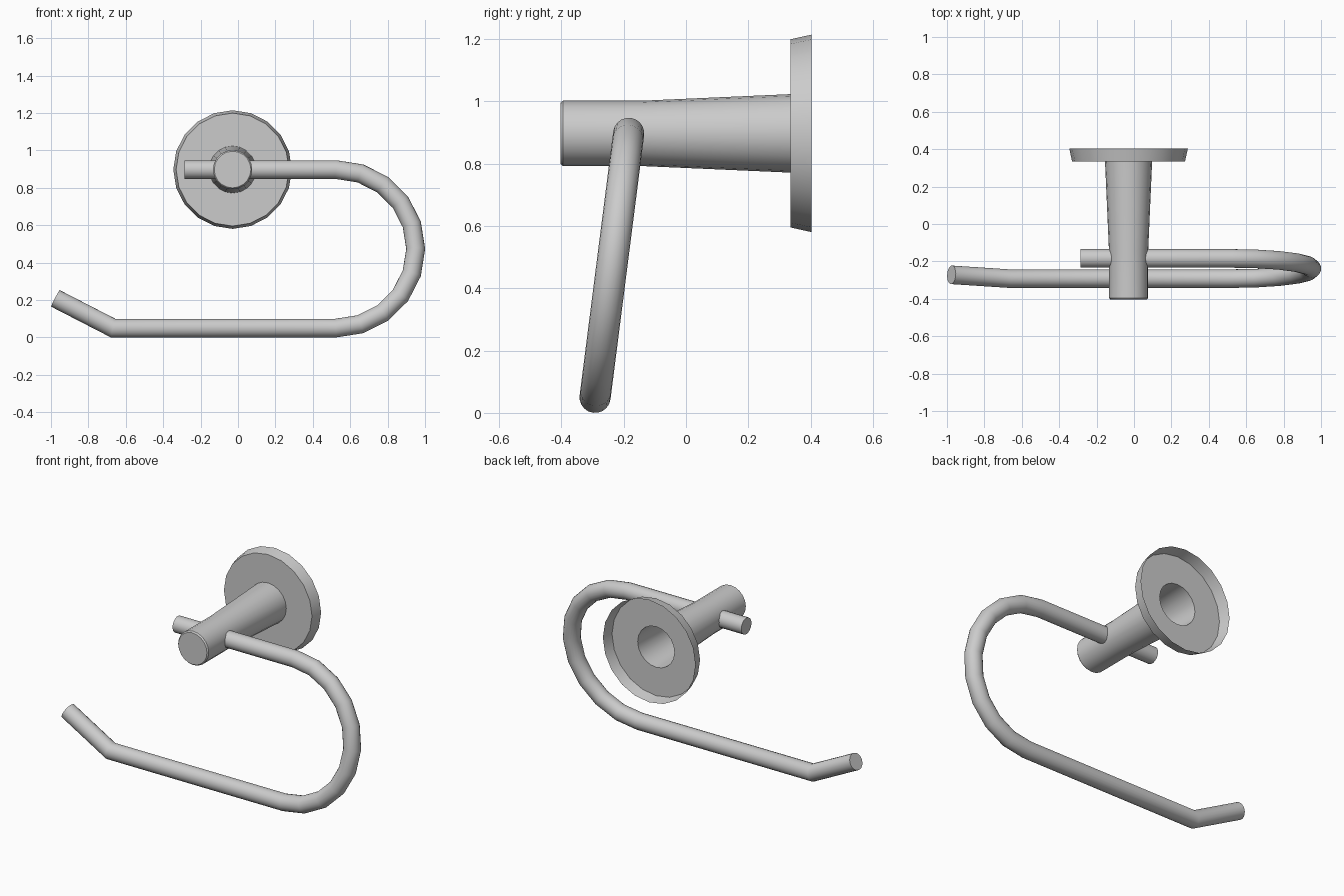
import bpy, bmesh, math
from mathutils import Vector

if "Cube" in bpy.data.objects:
    bpy.data.objects.remove(bpy.data.objects["Cube"])

CX, CZ = -0.029, 0.8975   # axis of the wall post
SIDES = 20


def finish(bm, name, angle=35):
    me = bpy.data.meshes.new(name)
    bm.to_mesh(me)
    bm.free()
    ob = bpy.data.objects.new(name, me)
    bpy.context.collection.objects.link(ob)
    bpy.ops.object.select_all(action='DESELECT')
    ob.select_set(True)
    bpy.context.view_layer.objects.active = ob
    bpy.ops.object.shade_smooth_by_angle(angle=math.radians(angle))
    return ob


def skin(rings, name, cap_start=False, cap_end=False):
    """Join rings of points into a surface, with optional end caps."""
    bm = bmesh.new()
    rows = [[bm.verts.new(p) for p in ring] for ring in rings]
    for a, b in zip(rows, rows[1:]):
        for i in range(len(a)):
            j = (i + 1) % len(a)
            bm.faces.new((a[i], a[j], b[j], b[i]))
    if cap_start:
        bm.faces.new(rows[0][::-1])
    if cap_end:
        bm.faces.new(rows[-1])
    return finish(bm, name)


def lathe(profile, name, cap_start=False):
    """Turn (radius, y) points around the post axis, front to back."""
    rings = []
    for r, y in profile:
        rings.append([(CX + r * math.cos(t), y, CZ - r * math.sin(t))
                      for t in (2 * math.pi * i / SIDES for i in range(SIDES))])
    return skin(rings, name, cap_start)


# Wall flange: open-backed dish with a hole for the hollow post
lathe([(0.126, 0.335), (0.302, 0.335), (0.317, 0.403)], "wall_flange")

# Post: tapered, hollow from behind, closed and slightly bevelled in front
lathe([(0.098, -0.403), (0.105, -0.395), (0.105, -0.14), (0.126, 0.335)],
      "post", cap_start=True)

# Towel bar path, drawn in a tilted plane (x, distance up the plane)
low = Vector((0, -0.292, 0.05))
high = Vector((0, -0.184, 0.8975))
up = (high - low).normalized()
height = (high - low).length
R = height / 2
arc_x = 0.95 - R
path = [(-0.285, height)]
path += [(arc_x + R * math.sin(math.pi * i / 10), R + R * math.cos(math.pi * i / 10))
         for i in range(11)]
path += [(-0.668, 0), (-0.976, 0.16)]
path = [Vector(p) for p in path]

# Sweep a round section along the path with mitred corners
side = Vector((1, 0, 0)).cross(up)
tube_r = 0.05
rings = []
for i, p in enumerate(path):
    d0 = (p - path[max(i - 1, 0)]) if i else path[1] - p
    d1 = (path[i + 1] - p) if i < len(path) - 1 else d0
    d0, d1 = d0.normalized(), d1.normalized()
    t = (d0 + d1).normalized()
    miter = 1 / t.dot(d1)
    out = Vector((-t.y, t.x)) * miter
    out3 = Vector((out.x, 0, 0)) + up * out.y
    centre = low + Vector((p.x, 0, 0)) + up * p.y
    rings.append([centre + tube_r * (out3 * math.cos(a) + side * math.sin(a))
                  for a in (2 * math.pi * k / SIDES for k in range(SIDES))])
bar = skin(rings, "towel_bar", True, True)

# Make the closed bar's normals point outwards
bm = bmesh.new()
bm.from_mesh(bar.data)
bmesh.ops.recalc_face_normals(bm, faces=bm.faces[:])
bm.to_mesh(bar.data)
bm.free()
